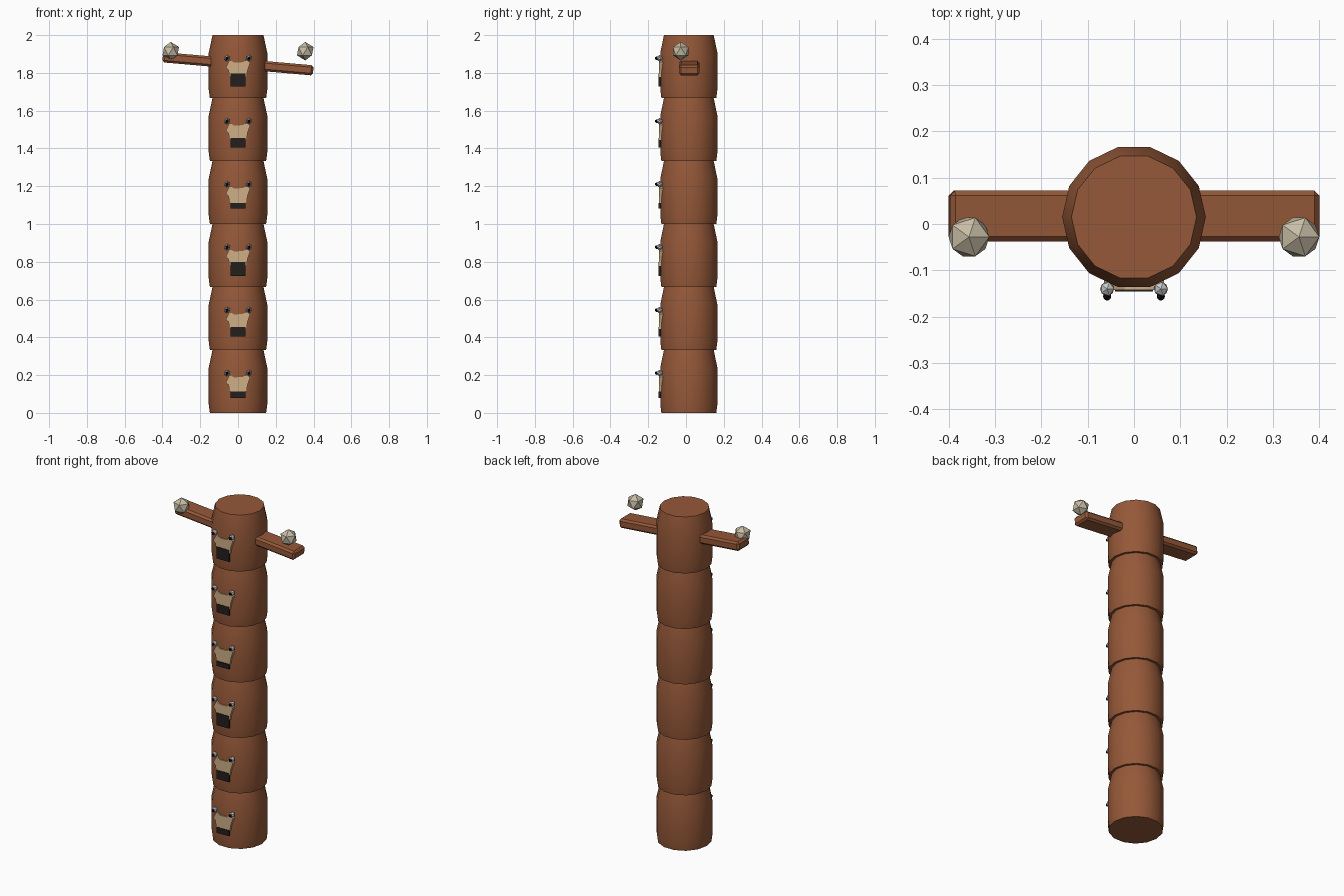
import bpy, bmesh, math
from mathutils import Vector

if "Cube" in bpy.data.objects:
    bpy.data.objects.remove(bpy.data.objects["Cube"])


def material(name, color):
    m = bpy.data.materials.new(name)
    m.diffuse_color = (*color, 1)
    m.use_nodes = True
    m.node_tree.nodes["Principled BSDF"].inputs["Base Color"].default_value = m.diffuse_color
    return m


WOOD = material("brown_wood", (0.30, 0.098, 0.040))
STONE = material("pale_stone", (0.58, 0.51, 0.38))
TAN = material("tan_wood", (0.62, 0.43, 0.24))
WHITE = material("eye_grey", (0.60, 0.60, 0.60))
BLACK = material("pupil_black", (0.006, 0.006, 0.007))
DARK = material("mouth_dark", (0.017, 0.013, 0.012))

SEG = 1 / 3       # height of one trunk block
CY = 0.015        # trunk axis in y


def finish(bm, name, mat, smooth=False):
    bmesh.ops.recalc_face_normals(bm, faces=bm.faces)
    me = bpy.data.meshes.new(name)
    bm.to_mesh(me)
    bm.free()
    me.materials.append(mat)
    ob = bpy.data.objects.new(name, me)
    bpy.context.collection.objects.link(ob)
    if smooth:
        bpy.ops.object.select_all(action='DESELECT')
        ob.select_set(True)
        bpy.context.view_layer.objects.active = ob
        bpy.ops.object.shade_smooth_by_angle(angle=math.radians(30))
    return ob


def lathe(name, profile, z0, sides, mat):
    bm = bmesh.new()
    rings = [[bm.verts.new((r * math.cos(math.tau * i / sides),
                            CY + r * math.sin(math.tau * i / sides), z0 + z))
              for i in range(sides)] for r, z in profile]
    for a, b in zip(rings, rings[1:]):
        for i in range(sides):
            j = (i + 1) % sides
            bm.faces.new((a[i], a[j], b[j], b[i]))
    bm.faces.new(rings[0][::-1])
    bm.faces.new(rings[-1])
    return finish(bm, name, mat, True)


def ball(name, center, radius, mat):
    bm = bmesh.new()
    bmesh.ops.create_icosphere(bm, subdivisions=1, radius=radius)
    bmesh.ops.translate(bm, verts=bm.verts, vec=Vector(center))
    return finish(bm, name, mat)


def plate(name, outline, z0, y_back, y_front, mat):
    bm = bmesh.new()
    face = bm.faces.new([bm.verts.new((x, y_front, z0 + z)) for x, z in outline])
    ext = bmesh.ops.extrude_face_region(bm, geom=[face])
    for v in ext["geom"]:
        if isinstance(v, bmesh.types.BMVert):
            v.co.y = y_back
    return finish(bm, name, mat)


# trunk blocks, each with a carved face
trunk = [(0.149, 0), (0.155, 0.045), (0.155, 0.24), (0.135, SEG)]
snout = [(-0.046, 0.112), (0.046, 0.112), (0.050, 0.145), (0.065, 0.190),
         (0.045, 0.202), (0.025, 0.190), (-0.020, 0.188), (-0.045, 0.202),
         (-0.065, 0.160), (-0.050, 0.148)]
mouth_heights = [0.034, 0.052, 0.074, 0.028, 0.050, 0.070]

for k, h in enumerate(mouth_heights):
    z = k * SEG
    lathe(f"trunk_block_{k}", trunk, z, 14, WOOD)
    plate(f"snout_{k}", snout, z, -0.122, -0.1425, TAN)
    lo, hi = 0.096 - h / 2, 0.096 + h / 2
    plate(f"mouth_{k}", [(-0.041, lo), (0.041, lo), (0.041, hi), (-0.041, hi)],
          z, -0.130, -0.1455, DARK)
    for side, s in (("left", -1), ("right", 1)):
        ball(f"eye_{side}_{k}", (s * 0.058, -0.140, z + 0.211), 0.017, WHITE)
        ball(f"pupil_{side}_{k}", (s * 0.058, -0.156, z + 0.211), 0.010, BLACK)

# tilted cross beam with chamfered edges
bm = bmesh.new()
bmesh.ops.create_cube(bm, size=1)
bmesh.ops.scale(bm, verts=bm.verts, vec=(0.80, 0.11, 0.054))
bmesh.ops.bevel(bm, geom=bm.edges[:], offset=0.011, segments=1, affect='EDGES')
beam = finish(bm, "cross_beam", WOOD)
beam.location = (0, 0.017, 1.848)
beam.rotation_euler = (0, math.radians(5), 0)

# stones floating above the beam ends
for side, s in (("left", -1), ("right", 1)):
    ball(f"stone_{side}", (s * 0.356, -0.028, 1.915), 0.049, STONE)
